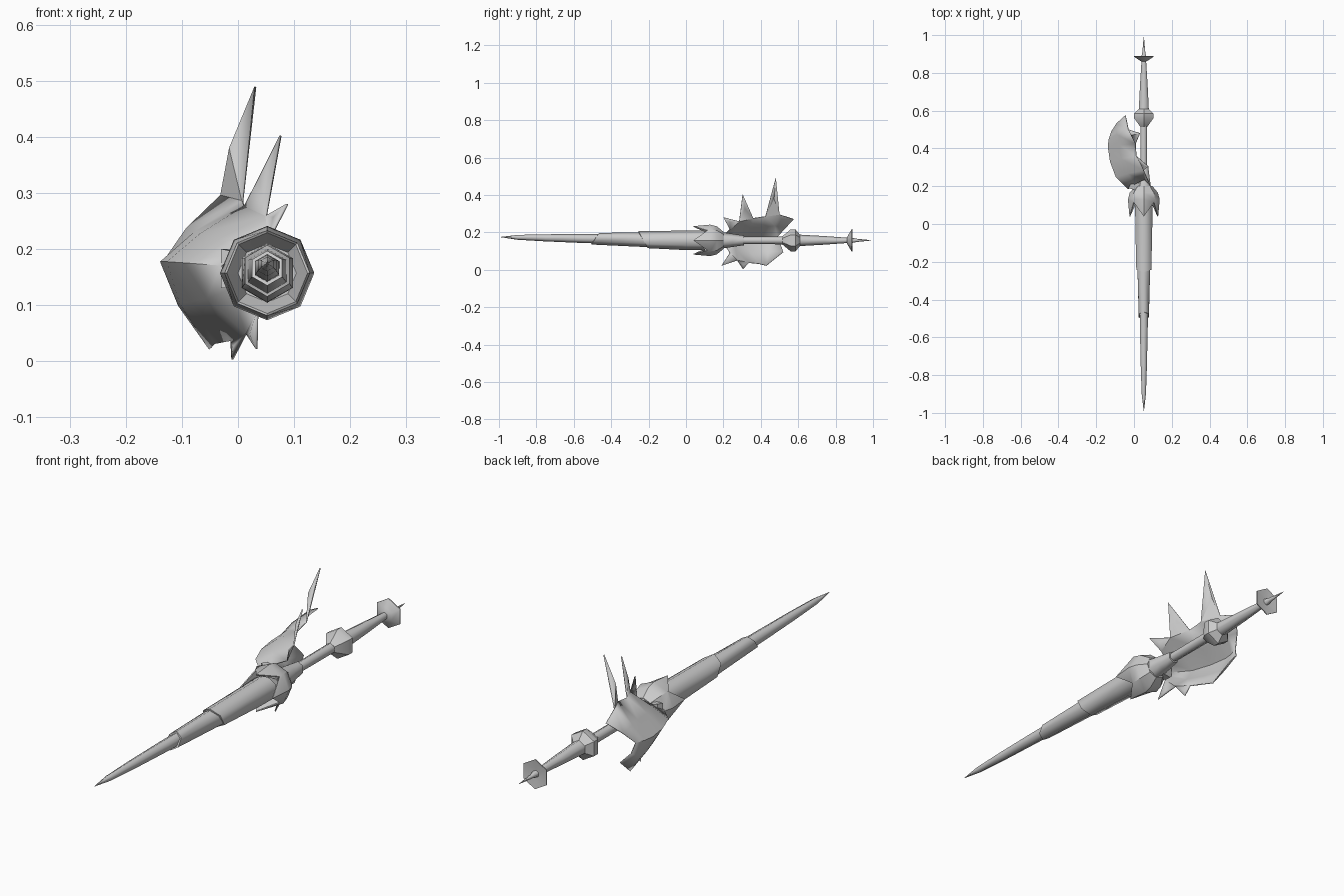
import bpy, bmesh, math
from mathutils import Vector

if "Cube" in bpy.data.objects:
    bpy.data.objects.remove(bpy.data.objects["Cube"])

grey = bpy.data.materials.new("steel_grey")
grey.diffuse_color = (0.6, 0.6, 0.6, 1)
grey.use_nodes = True
grey.node_tree.nodes["Principled BSDF"].inputs["Base Color"].default_value = grey.diffuse_color
CX = 0.052


def axis_z(y):
    # the shaft rises slightly toward its tip
    return 0.157 - 0.018 * min(y, 0)


def finish(name, bm, angle):
    bmesh.ops.remove_doubles(bm, verts=bm.verts, dist=0.0004)
    bmesh.ops.recalc_face_normals(bm, faces=bm.faces)
    me = bpy.data.meshes.new(name)
    bm.to_mesh(me)
    bm.free()
    me.materials.append(grey)
    ob = bpy.data.objects.new(name, me)
    bpy.context.collection.objects.link(ob)
    bpy.ops.object.select_all(action='DESELECT')
    ob.select_set(True)
    bpy.context.view_layer.objects.active = ob
    bpy.ops.object.shade_smooth_by_angle(angle=math.radians(angle))
    return ob


def lathe(name, rings, sides=6, angle=62, offset=None):
    """Rings are (y, radius, slant); slant moves the top of the ring along y."""
    bm = bmesh.new()
    loops = []
    for k, (y, r, slant) in enumerate(rings):
        loop = []
        for i in range(sides):
            a = math.pi / 2 + math.tau * i / sides
            dy = slant * math.sin(a) + (offset(k, i) if offset else 0)
            loop.append(bm.verts.new((CX + r * math.cos(a), y + dy,
                                      axis_z(y) + r * math.sin(a))))
        loops.append(loop)
    for a, b in zip(loops, loops[1:]):
        for i in range(sides):
            j = (i + 1) % sides
            bm.faces.new((a[i], a[j], b[j], b[i]))
    bm.faces.new(loops[0])
    bm.faces.new(loops[-1])
    return finish(name, bm, angle)


# Pointed blade and the two slanted sleeves behind it
lathe("blade_tip", [(-0.99, 0.001, 0), (-0.9, 0.013, 0), (-0.75, 0.019, 0),
                    (-0.55, 0.024, 0), (-0.4, 0.026, 0)])
lathe("middle_sleeve", [(-0.46, 0.022, 0.02), (-0.485, 0.022, 0.02),
                        (-0.485, 0.031, 0.02), (-0.2, 0.04, 0)])
lathe("main_sleeve", [(-0.2, 0.037, -0.025), (-0.23, 0.037, -0.025),
                      (-0.23, 0.046, -0.025), (0.0, 0.052, 0), (0.1, 0.053, 0)])

# Flared collar with four points
lathe("collar", [(0.12, 0.052, 0), (0.085, 0.072, 0), (0.085, 0.076, 0),
                 (0.13, 0.084, 0), (0.165, 0.075, 0), (0.2, 0.046, 0)],
      sides=8, angle=35,
      offset=lambda k, i: (-0.045 if i % 2 == 0 else 0.03) if k in (1, 2) else 0)

# Handle
lathe("handle_sleeve", [(0.18, 0.046, 0), (0.25, 0.035, 0), (0.31, 0.026, 0),
                        (0.31, 0.02, 0)])
lathe("grip", [(0.3, 0.02, 0), (0.53, 0.021, 0)])
lathe("grip_knob", [(0.515, 0.022, 0), (0.56, 0.059, 0), (0.585, 0.059, 0),
                    (0.61, 0.03, 0)], angle=40)
lathe("rear_taper", [(0.6, 0.031, 0), (0.74, 0.023, 0), (0.865, 0.014, 0)])
lathe("end_disc", [(0.86, 0.014, 0), (0.868, 0.03, 0), (0.886, 0.06, 0),
                   (0.89, 0.06, 0), (0.885, 0.02, 0)], angle=40)
lathe("end_spike", [(0.87, 0.018, 0), (0.91, 0.009, 0), (0.99, 0.001, 0)])

# Curved hand guard: upper rim, outer ridge and lower rim, front to back
top = [(.055, .235, .215), (.05, .285, .258), (.012, .36, .275),
       (.008, .425, .285), (-.03, .5, .295), (-.045, .575, .27)]
ridge = [(-.03, .185, .17), (-.095, .25, .175), (-.125, .33, .177),
         (-.137, .41, .177), (-.132, .45, .177), (-.118, .49, .177)]
low = [(.035, .235, .09), (.015, .275, .05), (-.012, .335, .037),
       (-.04, .39, .032), (-.05, .43, .022), (-.07, .52, .095)]


def between(a, b, t, bulge):
    p = Vector(a).lerp(Vector(b), t)
    p.x -= bulge
    return p


bm = bmesh.new()
cols = []
for t, r, l in zip(top, ridge, low):
    pts = [Vector(t), between(t, r, .5, .01), Vector(r),
           between(r, l, .5, .014), Vector(l)]
    cols.append([bm.verts.new(p) for p in pts])
for a, b in zip(cols, cols[1:]):
    for i in range(4):
        bm.faces.new((a[i], a[i + 1], b[i + 1], b[i]))


def spike(a, b, tip, fold):
    """Pointed fin on a rim edge, creased along its middle."""
    tv = bm.verts.new(tip)
    mid = (a.co + b.co) / 2
    f = bm.verts.new(mid.lerp(Vector(tip), .45) + Vector((-fold, 0, 0)))
    for tri in ((a, b, f), (b, tv, f), (tv, a, f)):
        bm.faces.new(tri)


spike(cols[3][0], cols[4][0], (.031, .48, .489), .022)
spike(cols[1][0], cols[2][0], (.076, .303, .402), .012)
spike(cols[0][0], cols[1][0], (.088, .2, .28), .004)
spike(cols[0][4], cols[1][4], (.033, .19, .022), .006)
spike(cols[1][4], cols[2][4], (-.01, .305, .003), .004)
guard = finish("hand_guard", bm, 35)
mod = guard.modifiers.new("thickness", 'SOLIDIFY')
mod.thickness = 0.004
mod.offset = 0

# Short arm joining the guard to the collar
bm = bmesh.new()
ends = [[(-.03, .19, .2), (-.03, .19, .13), (-.02, .21, .13), (-.02, .21, .2)],
        [(.04, .17, .185), (.04, .17, .13), (.04, .22, .13), (.04, .22, .185)]]
a, b = [[bm.verts.new(p) for p in e] for e in ends]
for i in range(4):
    j = (i + 1) % 4
    bm.faces.new((a[i], a[j], b[j], b[i]))
bm.faces.new(a)
bm.faces.new(b)
finish("guard_arm", bm, 30)
